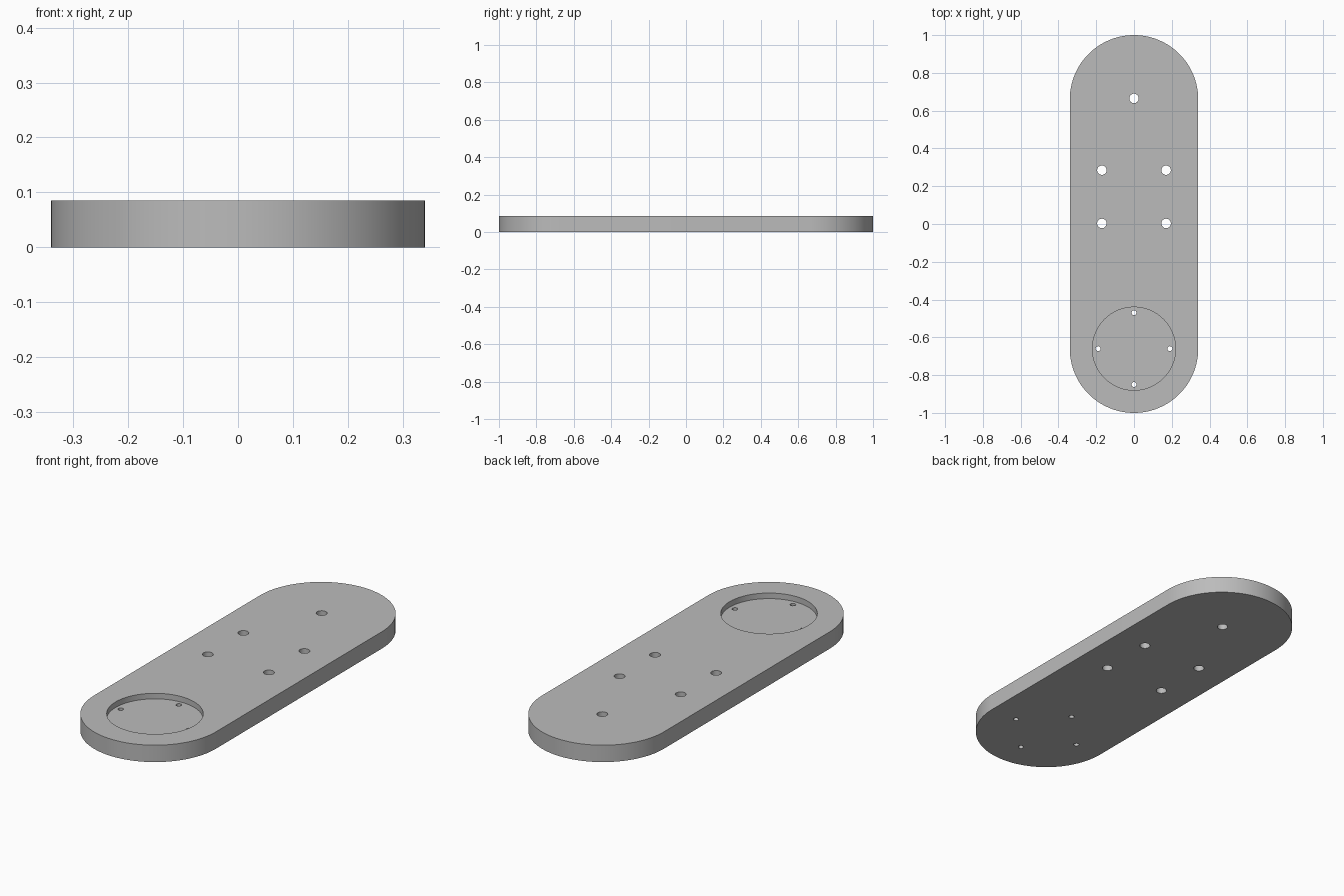
import bpy, bmesh, math

if "Cube" in bpy.data.objects:
    bpy.data.objects.remove(bpy.data.objects["Cube"], do_unlink=True)

HALF_WIDTH, THICKNESS, END_Y = 0.34, 0.085, 0.66
RECESS_RADIUS, RECESS_FLOOR = 0.22, 0.057
BOLT_RADIUS, SCREW_RADIUS, SCREW_CIRCLE = 0.025, 0.013, 0.19

grey = bpy.data.materials.new("plain grey")
grey.use_nodes = True
grey.diffuse_color = (0.5, 0.5, 0.5, 1)
grey.node_tree.nodes["Principled BSDF"].inputs["Base Color"].default_value = (0.5, 0.5, 0.5, 1)


def arc(cx, cy, radius, start, sweep, steps):
    return [(cx + radius * math.cos(start + sweep * i / steps),
             cy + radius * math.sin(start + sweep * i / steps)) for i in range(steps + 1)]


def circle(cx, cy, radius, steps):
    return arc(cx, cy, radius, 0, math.tau, steps)[:-1]


def prism(name, outlines, bottom, top):
    """Extrude closed outlines straight up into one object."""
    bm = bmesh.new()
    for outline in outlines:
        low = [bm.verts.new((x, y, bottom)) for x, y in outline]
        high = [bm.verts.new((x, y, top)) for x, y in outline]
        bm.faces.new(low[::-1])
        bm.faces.new(high)
        for i in range(len(low)):
            j = (i + 1) % len(low)
            bm.faces.new((low[i], low[j], high[j], high[i]))
    mesh = bpy.data.meshes.new(name)
    bm.to_mesh(mesh)
    bm.free()
    mesh.materials.append(grey)
    obj = bpy.data.objects.new(name, mesh)
    bpy.context.collection.objects.link(obj)
    return obj


def cut(target, cutter):
    cutter.hide_render = True
    mod = target.modifiers.new("cut", 'BOOLEAN')
    mod.operation, mod.solver, mod.object = 'DIFFERENCE', 'EXACT', cutter
    bpy.context.view_layer.objects.active = target
    bpy.ops.object.modifier_apply(modifier=mod.name)
    bpy.data.objects.remove(cutter, do_unlink=True)


# Plate with rounded ends
outline = (arc(0, END_Y, HALF_WIDTH, 0, math.pi, 48)
           + arc(0, -END_Y, HALF_WIDTH, math.pi, math.pi, 48))
plate = prism("mounting_plate", [outline], 0, THICKNESS)

# Round recess near the front end
cut(plate, prism("recess_cutter", [circle(0, -END_Y, RECESS_RADIUS, 64)],
                 RECESS_FLOOR, THICKNESS + 0.1))

# Bolt holes through the plate, and screw holes through the recess floor
bolts = [(0, 0.665)] + [(side * 0.17, y) for side in (-1, 1) for y in (0.003, 0.285)]
screws = circle(0, -END_Y, SCREW_CIRCLE, 4)
holes = [circle(x, y, BOLT_RADIUS, 32) for x, y in bolts]
holes += [circle(x, y, SCREW_RADIUS, 24) for x, y in screws]
cut(plate, prism("hole_cutter", holes, -0.1, THICKNESS + 0.1))

# Smooth walls, sharp rims
bpy.ops.object.select_all(action='DESELECT')
plate.select_set(True)
bpy.context.view_layer.objects.active = plate
bpy.ops.object.shade_smooth_by_angle(angle=math.radians(30))
